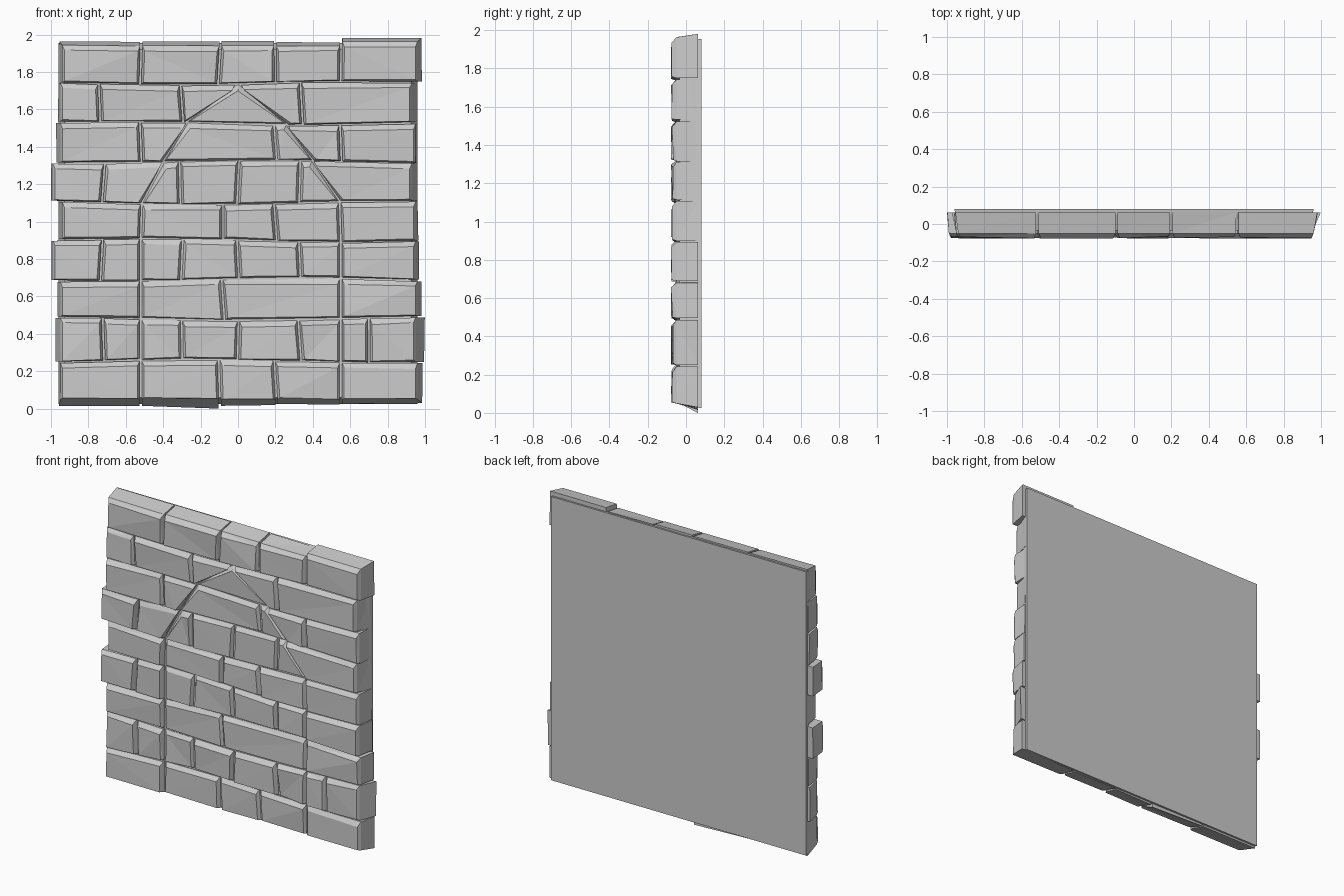
import bpy, bmesh, math, random

if "Cube" in bpy.data.objects:
    bpy.data.objects.remove(bpy.data.objects["Cube"])

random.seed(7)
BACK = 0.062      # depth where the stones meet the backing slab
GAP = 0.006       # half width of a joint


def make_object(name, bm):
    bmesh.ops.recalc_face_normals(bm, faces=bm.faces)
    bmesh.ops.triangulate(bm, faces=[f for f in bm.faces if len(f.verts) > 3])
    mesh = bpy.data.meshes.new(name)
    bm.to_mesh(mesh)
    bm.free()
    obj = bpy.data.objects.new(name, mesh)
    bpy.context.collection.objects.link(obj)
    return obj


def loft(bm, rings):
    """Closed solid through a list of four-point rings."""
    loops = [[bm.verts.new(p) for p in ring] for ring in rings]
    bm.faces.new(loops[0])
    bm.faces.new(loops[-1][::-1])
    for a, b in zip(loops, loops[1:]):
        for i in range(4):
            j = (i + 1) % 4
            bm.faces.new((a[i], a[j], b[j], b[i]))


# Pointed arch outline: (height, left x, right x)
ARCH = [(0.0, -0.52, 0.55), (1.09, -0.52, 0.55), (1.32, -0.40, 0.40),
        (1.53, -0.27, 0.26), (1.73, -0.012, 0.012), (2.0, -0.012, 0.012)]


def arch_x(z, side):
    k = 1 if side == "L" else 2
    for a, b in zip(ARCH, ARCH[1:]):
        if a[0] <= z <= b[0]:
            return a[k] + (b[k] - a[k]) * (z - a[0]) / (b[0] - a[0])


def bed(i, x):
    """Slightly wavy height of bed joint i."""
    if i == 0:
        return 0.045
    if i == 9:
        return 1.945
    return LEVELS[i] + 0.009 * math.sin(3.1 * x + 2.3 * i)


LEVELS = [0.04, 0.255, 0.48, 0.69, 0.90, 1.10, 1.32, 1.525, 1.74, 1.95]
# Per course: (front x, back x) at the left, at the right, and the upright joints between
COURSES = [
    ((-.95, -.96), (.96, .99), ["L", -.10, .20, "R"]),
    ((-.95, -.98), (.95, 1.0), [-.72, "L", -.30, 0, .33, "R", .70]),
    ((-.95, -.97), (.96, .985), ["L", -.08, "R"]),
    ((-.99, -1.0), (.95, .97), [-.73, "L", -.30, 0, .33, "R"]),
    ((-.94, -.96), (.95, .965), ["L", -.08, .20, "R"]),
    ((-.99, -1.0), (.93, .96), [-.72, "L", -.31, 0, .33, "R"]),
    ((-.95, -.975), (.95, .96), [-.52, "L", .20, "R", .55]),
    ((-.95, -.965), (.93, .96), [-.74, -.30, "L", "R", .34]),
    ((-.94, -.96), (.96, .985), [-.52, -.10, .20, .55]),
]


def jit(a):
    return random.uniform(-a, a)


outer, infill = bmesh.new(), bmesh.new()
for r, (left, right, joints) in enumerate(COURSES):
    z0, z1 = LEVELS[r], LEVELS[r + 1]
    # upright joints as (bottom x, top x)
    ups = [(left[0], left[0])]
    for j in joints:
        if isinstance(j, str):
            ups.append((arch_x(z0, j), arch_x(z1, j)))
        else:
            d = jit(0.008)
            ups.append((j - d, j + d))
    ups.append((right[0], right[0]))
    inside = False
    for k in range(len(ups) - 1):
        if k > 0 and joints[k - 1] in ("L", "R"):
            inside = joints[k - 1] == "L"
        first, last = k == 0, k == len(ups) - 2
        (a0, a1), (b0, b1) = ups[k], ups[k + 1]
        ga, gb = (0 if first else GAP), (0 if last else GAP)
        corners = [(a0 + ga, r), (b0 - gb, r), (b1 - gb, r + 1), (a1 + ga, r + 1)]
        front = -0.06 if inside else -0.072
        lift = 0.02 if (r == 8 and last) else 0
        ring_f, ring_m, ring_b = [], [], []
        width = (max(b0 - a0, 0.02), max(b1 - a1, 0.02))
        for c, (x, level) in enumerate(corners):
            top = c >= 2
            to_right = c in (1, 2)
            z = bed(level, x) + (-0.004 if top else 0.004) + jit(0.003)
            z += lift if top else 0
            # chamfer: broad along the top of a stone, narrow elsewhere
            dx = min(0.012, 0.3 * width[top]) * (-1 if to_right else 1)
            dz = -0.028 if top else 0.006
            ring_f.append((x + dx, front + jit(0.007), z + dz + jit(0.004)))
            ring_m.append((x, front + 0.022, z))
            # flare of the rim stones towards the back
            xb, zb = x, z
            if first and not to_right:
                xb = left[1] + random.uniform(0, 0.006)
            if last and to_right:
                xb = right[1] - random.uniform(0, 0.006)
            if r == 8 and top:
                zb = z + 0.02 + jit(0.006)
            if r == 0 and not top:
                zb = 0.0 if abs(x + 0.10) < 0.03 and to_right else 0.022 + jit(0.008)
            ring_b.append((xb, BACK, zb))
        loft(infill if inside else outer, [ring_f, ring_m, ring_b])

make_object("wall_stones", outer)
make_object("arch_infill_stones", infill)

# Flat backing slab that also fills the joints
slab = bmesh.new()
rings = []
for y, hx, low, high in ((-0.035, 0.925, 0.06, 1.92), (0.05, 0.955, 0.03, 1.95),
                         (0.08, 0.96, 0.025, 1.955)):
    rings.append([(-hx, y, low), (hx, y, low), (hx, y, high), (-hx, y, high)])
loft(slab, rings)
make_object("backing_slab", slab)
